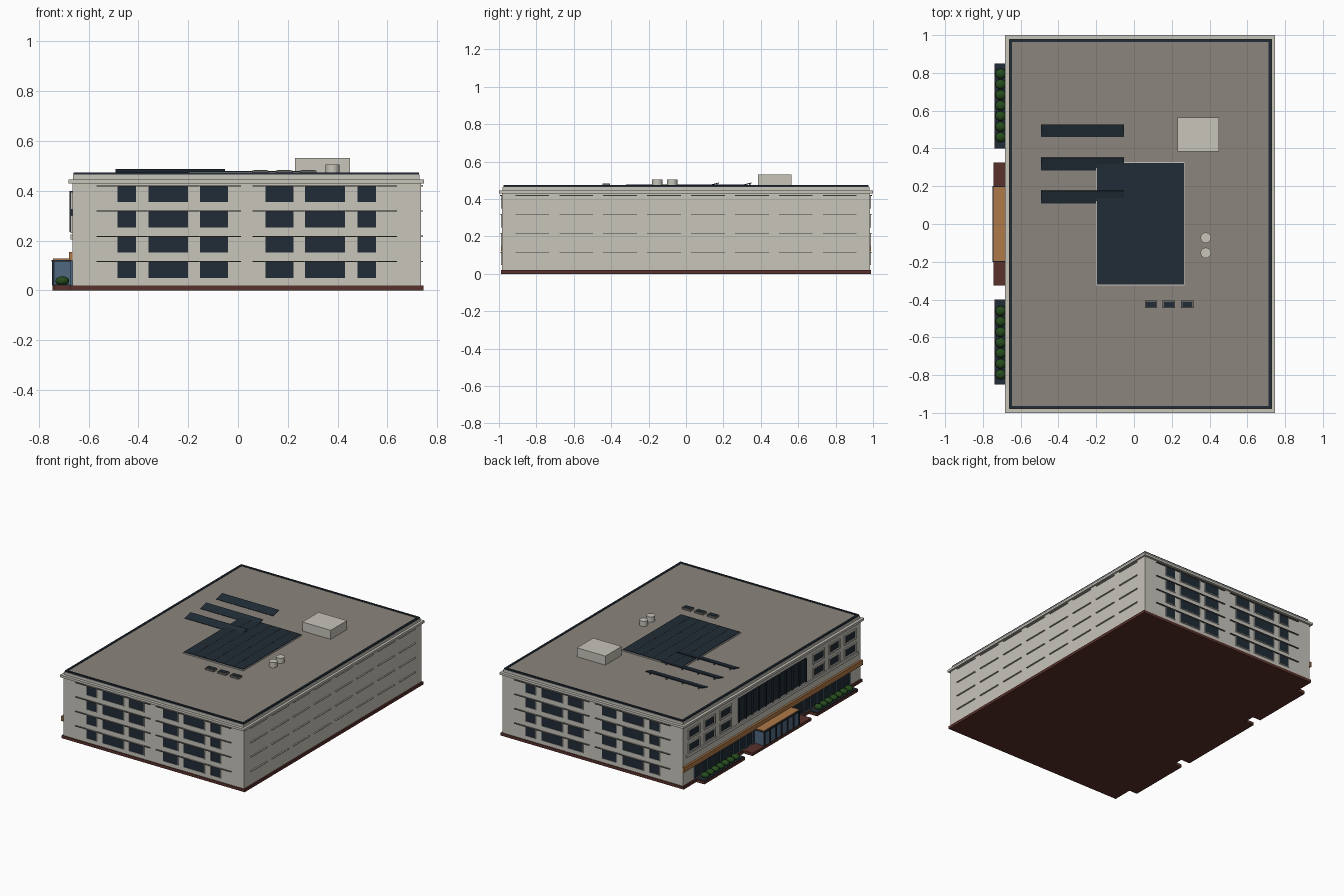
import bpy, bmesh
from math import radians
from mathutils import Matrix, Vector

old = bpy.data.objects.get("Cube")
if old:
    bpy.data.objects.remove(old)


def material(name, rgb):
    mat = bpy.data.materials.new(name)
    mat.use_nodes = True
    color = (*rgb, 1)
    mat.diffuse_color = color
    shader = mat.node_tree.nodes["Principled BSDF"]
    shader.inputs["Base Color"].default_value = color
    shader.inputs["Roughness"].default_value = 0.8
    return mat


STONE = material("pale stone", (0.58, 0.555, 0.5))
ROOF = material("roof gravel", (0.26, 0.235, 0.205))
NAVY = material("dark glass", (0.015, 0.025, 0.037))
BRICK = material("dark brick", (0.1, 0.03, 0.024))
WOOD = material("timber", (0.43, 0.19, 0.065))
BLUE = material("blue glass", (0.08, 0.14, 0.22))
GREEN = material("leaf green", (0.018, 0.07, 0.012))
GREY = material("metal grey", (0.14, 0.135, 0.125))


def finish(name, bm, mat):
    mesh = bpy.data.meshes.new(name)
    bm.to_mesh(mesh)
    bm.free()
    mesh.materials.append(mat)
    obj = bpy.data.objects.new(name, mesh)
    bpy.context.collection.objects.link(obj)
    return obj


def boxes(name, spans, mat):
    """One object from boxes given as (x0, x1, y0, y1, z0, z1)."""
    bm = bmesh.new()
    for x0, x1, y0, y1, z0, z1 in spans:
        size = Matrix.Diagonal((x1 - x0, y1 - y0, z1 - z0, 1))
        mid = Vector((x0 + x1, y0 + y1, z0 + z1)) / 2
        bmesh.ops.create_cube(bm, size=1, matrix=Matrix.Translation(mid) @ size)
    return finish(name, bm, mat)


def border(a0, a1, b0, b1, w):
    """Four strips round the inside of a rectangle."""
    return [(a0, a1, b0, b0 + w), (a0, a1, b1 - w, b1),
            (a0, a0 + w, b0 + w, b1 - w), (a1 - w, a1, b0 + w, b1 - w)]


def flip(spans):
    """The spans and their mirror images across y = 0."""
    return spans + [(a, b, -d, -c, e, f) for a, b, c, d, e, f in spans]


# Main block
MID, WEST, EAST, END = 0.035, -0.665, 0.735, 0.985
boxes("plinth", [(WEST - 0.01, EAST + 0.01, -0.99, 0.99, 0, 0.02)], BRICK)
boxes("walls", [(WEST, EAST, -END, END, 0.02, 0.43)], STONE)
boxes("cornice", [(-0.682, 0.747, -1, 1, 0.43, 0.446)], STONE)
boxes("parapet", [(-0.663, 0.73, -0.98, 0.98, 0.446, 0.465)], STONE)
boxes("roof", [(-0.65, 0.72, -0.97, 0.97, 0.46, 0.469)], ROOF)
boxes("roof_edge", [(*s, 0.465, 0.474) for s in border(-0.66, 0.727, -0.977, 0.977, 0.014)], NAVY)

# End wall windows, mirrored about the middle of the wall and onto the back
FLOORS = [0.05 + 0.1015 * i for i in range(4)]
glass, frames, ledges = [], [], []
for z in FLOORS:
    top = z + 0.063
    for near, far in ((0.075, 0.187), (0.235, 0.395), (0.445, 0.519)):
        for x0, x1 in ((MID + near, MID + far), (MID - far, MID - near)):
            glass.append((x0, x1, -END - 0.002, -END, z, top))
            frames += [(a, b, -END - 0.005, -END, c, d)
                       for a, b, c, d in border(x0 - 0.004, x1 + 0.004, z - 0.004, top + 0.004, 0.004)]
    for x0, x1 in ((MID + 0.023, MID + 0.603), (MID - 0.603, MID - 0.023)):
        ledges.append((x0, x1, -END - 0.01, -END, top, top + 0.004))
boxes("end_window_glass", flip(glass), NAVY)
boxes("end_window_frames", flip(frames), STONE)
boxes("end_ledges", flip(ledges), GREY)

# Short ledges on the plain long wall
boxes("side_ledges", [(EAST, EAST + 0.009, y - 0.09, y + 0.09, z + 0.063, z + 0.068)
                      for z in FLOORS for y in [0.235 * (i - 3.5) for i in range(8)]], STONE)

# Entrance wall: shopfront, timber band, tall central glazing
boxes("shopfront_glass", [(WEST - 0.002, WEST, -0.86, 0.86, 0.025, 0.12)], NAVY)
boxes("shopfront_bars", [(WEST - 0.008, WEST, y - 0.005, y + 0.005, 0.02, 0.12)
                         for y in [0.0715 * (i - 12) for i in range(25)]], BLUE)
boxes("timber_band", [(WEST - 0.014, WEST, -0.99, 0.99, 0.12, 0.155)], WOOD)
boxes("central_glass", [(WEST - 0.003, WEST, -0.37, 0.37, 0.235, 0.4)], NAVY)
boxes("central_fins", [(WEST - 0.012, WEST, y - 0.004, y + 0.004, 0.235, 0.4)
                       for y in [0.074 * (i - 5) for i in range(11)]], NAVY)
boxes("central_sill", [(WEST - 0.009, WEST, -0.95, 0.95, 0.205, 0.225)], STONE)

# Entrance wall upper windows
glass, frames = [], []
for z in (0.24, 0.335):
    for y0, y1 in ((0.46, 0.57), (0.64, 0.74), (0.81, 0.92)):
        glass.append((WEST - 0.002, WEST, y0, y1, z, z + 0.05))
        frames += [(WEST - 0.009, WEST, *s)
                   for s in border(y0 - 0.01, y1 + 0.01, z - 0.01, z + 0.06, 0.01)]
boxes("upper_window_glass", flip(glass), NAVY)
boxes("upper_window_frames", flip(frames), STONE)

# Entrance porch
boxes("entrance_step", [(-0.745, WEST, -0.325, 0.325, 0, 0.02)], BRICK)
boxes("porch_glass", [(-0.742, WEST, -0.192, 0.192, 0.02, 0.115)], BLUE)
posts = [(-0.748, -0.738, y - 0.004, y + 0.004, 0.02, 0.115)
         for y in [0.064 * (i - 3) for i in range(7)]]
boxes("porch_frame", posts + [(-0.75, WEST, -0.2, 0.2, 0.115, 0.122)], NAVY)
boxes("porch_roof", [(-0.743, WEST, -0.197, 0.197, 0.122, 0.127)], WOOD)

# Planters and bushes
boxes("planters", flip([(-0.738, WEST, 0.4, 0.85, 0, 0.02)]), BRICK)
boxes("planter_soil", flip([(-0.736, -0.677, 0.402, 0.848, 0.02, 0.024)]), NAVY)
bm = bmesh.new()
for side in (-1, 1):
    for i in range(7):
        place = Matrix.Translation((-0.706, side * (0.46 + 0.056 * i), 0.038))
        bmesh.ops.create_icosphere(bm, subdivisions=2, radius=1,
                                   matrix=place @ Matrix.Diagonal((0.029, 0.027, 0.019, 1)))
finish("bushes", bm, GREEN)

# Solar field and tilted panel rows
boxes("solar_base", [(-0.2, 0.268, -0.325, 0.328, 0.467, 0.475)], STONE)
W = 0.46 / 6
boxes("solar_field", [(-0.195 + W * i, -0.196 + W * (i + 1), -0.32, 0.323, 0.475, 0.479)
                      for i in range(6)], NAVY)
for i, y in enumerate((0.143, 0.318, 0.493)):
    panel = boxes("tilted_panel_%d" % (i + 1), [(-0.22, 0.22, -0.034, 0.034, -0.002, 0.002)], NAVY)
    panel.location = (-0.272, y, 0.478)
    panel.rotation_euler.x = radians(14)
boxes("panel_legs", [(x - 0.004, x + 0.004, y + 0.02, y + 0.026, 0.467, 0.482)
                     for y in (0.143, 0.318, 0.493) for x in (-0.46, -0.335, -0.21, -0.085)], GREY)

# Rooftop equipment
boxes("plant_room", [(0.23, 0.45, 0.385, 0.565, 0.465, 0.532)], STONE)
units = (0.09, 0.185, 0.282)
boxes("fan_units", [(x - 0.033, x + 0.033, -0.446, -0.406, 0.467, 0.482) for x in units], GREY)
boxes("fan_grilles", [(x - 0.026, x + 0.026, -0.44, -0.412, 0.482, 0.484) for x in units], NAVY)
bm = bmesh.new()
for y in (-0.073, -0.153):
    bmesh.ops.create_cone(bm, cap_ends=True, segments=16, radius1=0.028, radius2=0.028, depth=0.038,
                          matrix=Matrix.Translation((0.38, y, 0.486)))
vents = finish("vent_drums", bm, STONE)

# Smooth the round parts
bpy.ops.object.select_all(action="DESELECT")
bpy.context.view_layer.objects.active = vents
vents.select_set(True)
bpy.data.objects["bushes"].select_set(True)
bpy.ops.object.shade_smooth_by_angle(angle=radians(40))
